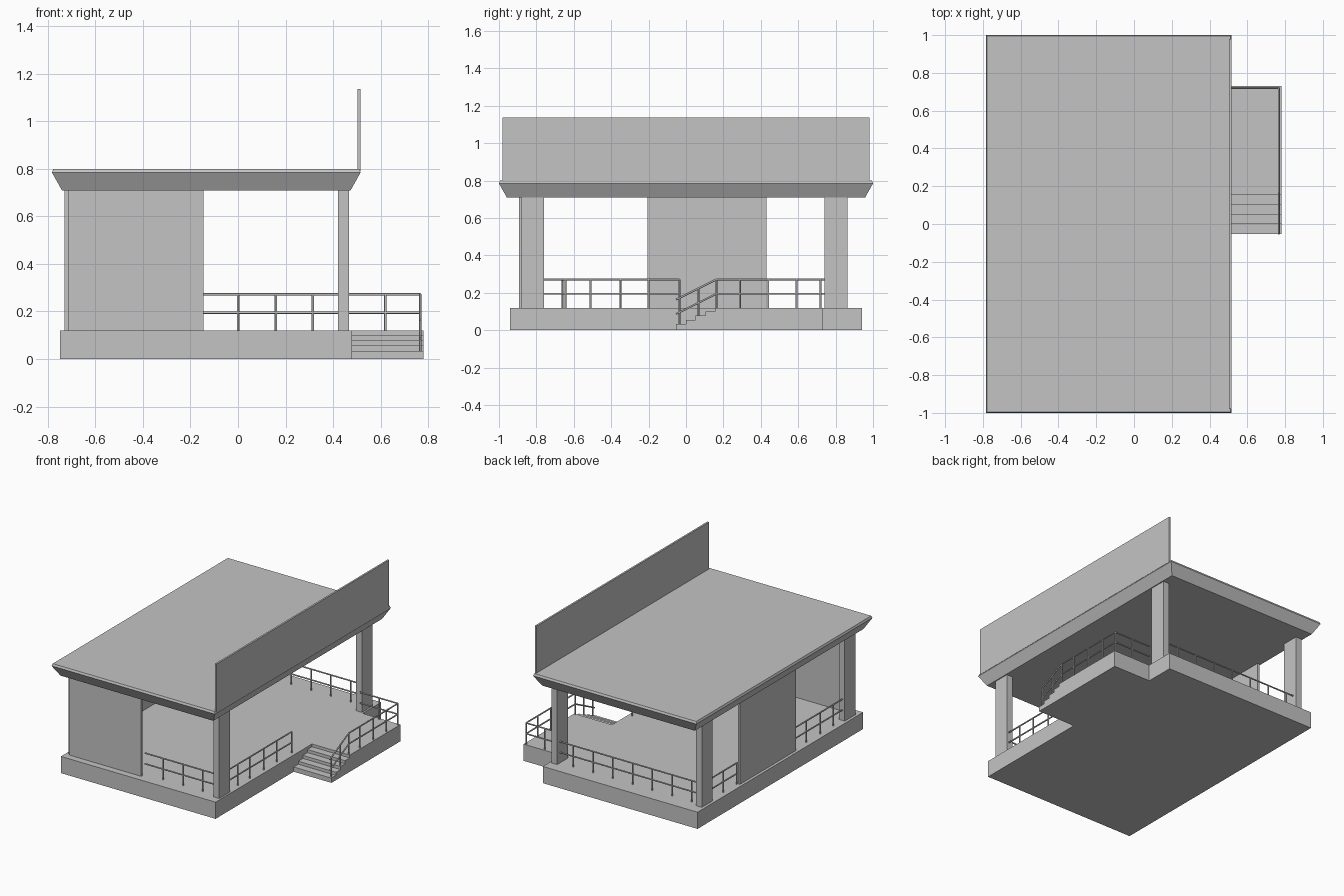
import bpy
import bmesh
from mathutils import Vector

if "Cube" in bpy.data.objects:
    bpy.data.objects.remove(bpy.data.objects["Cube"], do_unlink=True)

grey = bpy.data.materials.new("plain_grey")
grey.use_nodes = True
grey.diffuse_color = (0.55, 0.55, 0.55, 1)
grey.node_tree.nodes["Principled BSDF"].inputs["Base Color"].default_value = grey.diffuse_color

FLOOR, CEILING = 0.12, 0.71
RAIL_HEIGHTS = (0.075, 0.152)
RADIUS = 0.005


def finish(name, bm):
    bmesh.ops.recalc_face_normals(bm, faces=bm.faces)
    mesh = bpy.data.meshes.new(name)
    bm.to_mesh(mesh)
    bm.free()
    mesh.materials.append(grey)
    obj = bpy.data.objects.new(name, mesh)
    bpy.context.collection.objects.link(obj)
    return obj


def box(name, x, y, z):
    bm = bmesh.new()
    bmesh.ops.create_cube(bm, size=1)
    for v in bm.verts:
        v.co = [lo + (c + 0.5) * (hi - lo) for c, (lo, hi) in zip(v.co, (x, y, z))]
    return finish(name, bm)


def bar(bm, a, b):
    """Add a round bar between two points."""
    a, b = Vector(a), Vector(b)
    made = bmesh.ops.create_cone(bm, cap_ends=True, segments=8, radius1=RADIUS,
                                 radius2=RADIUS, depth=(b - a).length)
    turn = (b - a).to_track_quat('Z', 'Y')
    for v in made["verts"]:
        v.co = turn @ v.co + (a + b) / 2


def railing(name, path, posts):
    """Two rails following floor-level points, with posts standing at points."""
    bm = bmesh.new()
    for a, b in zip(path, path[1:]):
        for h in RAIL_HEIGHTS:
            bar(bm, Vector(a) + Vector((0, 0, h)), Vector(b) + Vector((0, 0, h)))
    for p in posts:
        bar(bm, p, Vector(p) + Vector((0, 0, RAIL_HEIGHTS[1])))
    obj = finish(name, bm)
    for f in obj.data.polygons:
        f.use_smooth = len(f.vertices) == 4


def along_x(name, y, x0, x1, posts):
    railing(name, [(x0, y, FLOOR), (x1, y, FLOOR)], [(x, y, FLOOR) for x in posts])


def along_y(name, x, y0, y1, posts):
    railing(name, [(x, y0, FLOOR), (x, y1, FLOOR)], [(x, y, FLOOR) for y in posts])


# Base slab
box("base_slab", (-0.75, 0.48), (-0.94, 0.94), (0, FLOOR))

# Side landing with steps, as one extruded profile
profile = [(0.73, 0), (0.73, FLOOR), (0.155, FLOOR)]
for i in range(4):
    y, z = 0.155 - i * 0.052, 0.1 - i * 0.022
    profile += [(y, z), (y - 0.052, z)]
profile.append((profile[-1][0], 0))
bm = bmesh.new()
face = bm.faces.new([bm.verts.new((0.48, y, z)) for y, z in profile])
side = bmesh.ops.extrude_face_region(bm, geom=[face])["geom"]
bmesh.ops.translate(bm, vec=(0.3, 0, 0),
                    verts=[g for g in side if isinstance(g, bmesh.types.BMVert)])
bm.faces.new([v for v in face.verts]) if not face.is_valid else None
finish("landing_and_steps", bm)

# Corner columns
for end, ys in (("front", (-0.88, -0.76)), ("back", (0.74, 0.863))):
    for side, xs in (("right", (-0.73, -0.685)), ("left", (0.42, 0.467))):
        box(f"{end}_{side}_column", xs, ys, (FLOOR, CEILING))

# Wall panels
box("front_wall", (-0.715, -0.145), (-0.892, -0.878), (FLOOR, CEILING))
box("side_wall", (-0.73, -0.715), (-0.205, 0.43), (FLOOR, CEILING))

# Roof with sloping fascia
bm = bmesh.new()
rings = []
for inset, z in ((0.042, CEILING), (0, 0.785), (0.006, 0.8)):
    x0, x1, y = -0.783 + inset, 0.516 - inset, 1 - inset
    rings.append([bm.verts.new((a, b, z)) for a, b in
                  ((x0, -y), (x1, -y), (x1, y), (x0, y))])
bm.faces.new(rings[0])
bm.faces.new(rings[-1])
for low, high in zip(rings, rings[1:]):
    for i in range(4):
        j = (i + 1) % 4
        bm.faces.new((low[i], low[j], high[j], high[i]))
finish("roof", bm)

# Tall sign board on the roof edge
box("roof_board", (0.503, 0.516), (-0.98, 0.98), (0.79, 1.137))

# Railings between columns and walls
along_x("front_railing", -0.85, -0.145, 0.42, (0, 0.16, 0.315))
along_x("back_railing", 0.83, -0.685, 0.42,
        [0.315 - 0.157 * i for i in range(7)])
along_y("left_railing", 0.45, -0.76, -0.035, (-0.645, -0.51, -0.35, -0.2, -0.035))
along_y("right_front_railing", -0.71, -0.76, -0.205, (-0.66, -0.51, -0.35))
along_y("right_back_railing", -0.71, 0.43, 0.74, (0.44, 0.59))

# Landing railing running down beside the steps
X, Y = 0.767, 0.72
railing("landing_railing",
        [(0.467, Y, FLOOR), (X, Y, FLOOR), (X, 0.163, FLOOR), (X, -0.053, 0.012)],
        [(0.62, Y, FLOOR), (X, Y, FLOOR)]
        + [(X, y, FLOOR) for y in (0.59, 0.44, 0.288, 0.163)]
        + [(X, 0.067, 0.075), (X, -0.035, 0.022)])
